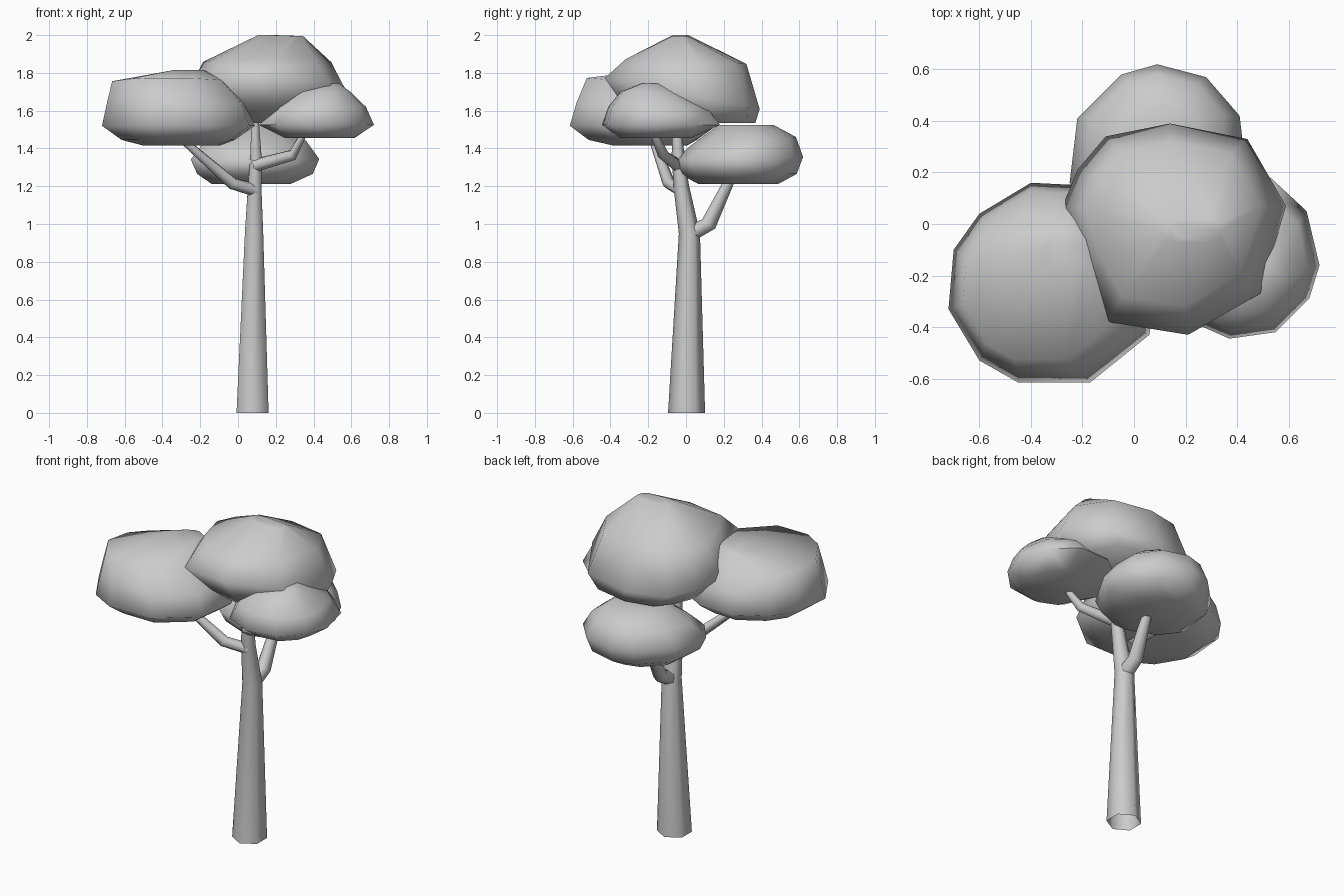
import bpy, bmesh, math
from mathutils import Vector

if "Cube" in bpy.data.objects:
    bpy.data.objects.remove(bpy.data.objects["Cube"])


def finish(name, bm, angle):
    bmesh.ops.recalc_face_normals(bm, faces=bm.faces)
    mesh = bpy.data.meshes.new(name)
    bm.to_mesh(mesh)
    bm.free()
    obj = bpy.data.objects.new(name, mesh)
    bpy.context.collection.objects.link(obj)
    mesh.shade_smooth()
    mesh.set_sharp_from_angle(angle=math.radians(angle))


def limb(name, path, sides=6):
    """Tapered hexagonal tube, open at both ends, through (x, y, z, radius) points."""
    bm = bmesh.new()
    pts = [Vector(p[:3]) for p in path]
    rings = []
    for i, p in enumerate(pts):
        t = pts[min(i + 1, len(pts) - 1)] - pts[max(i - 1, 0)]
        if i == 0 and p.z == 0:
            t = Vector((0, 0, 1))
        q = Vector((0, 0, 1)).rotation_difference(t.normalized())
        ring = []
        for k in range(sides):
            a = math.pi / 2 + math.tau * k / sides
            ring.append(bm.verts.new(p + q @ Vector((math.cos(a), math.sin(a), 0)) * path[i][3]))
        rings.append(ring)
    for r0, r1 in zip(rings, rings[1:]):
        for k in range(sides):
            n = (k + 1) % sides
            bm.faces.new((r0[k], r0[n], r1[n], r1[k]))
    finish(name, bm, 65)


def foliage(name, centre, outline, levels):
    """Hull of one outline repeated at (z, scale, shift x, shift y, tilt along y)."""
    bm = bmesh.new()
    cx, cy = centre
    for z, s, dx, dy, tilt in levels:
        for x, y in outline:
            bm.verts.new((cx + dx + (x - cx) * s, cy + dy + (y - cy) * s,
                          z + tilt * (y - cy)))
    res = bmesh.ops.convex_hull(bm, input=bm.verts[:])
    inside = [v for v in res["geom_interior"] if isinstance(v, bmesh.types.BMVert)]
    bmesh.ops.delete(bm, geom=inside, context='VERTS')
    finish(name, bm, 85)


# Trunk and three branches
limb("trunk", [(.077, .003, 0, .098), (.085, .018, .95, .056), (.088, -.025, 1.2, .041),
               (.095, -.042, 1.36, .034), (.09, -.05, 1.56, .022)])
limb("back_branch", [(.085, .02, .95, .045), (.09, .12, 1.0, .042), (.1, .25, 1.27, .025)])
limb("left_branch", [(.09, -.03, 1.18, .035), (-.03, -.09, 1.215, .034), (-.31, -.18, 1.46, .02)])
limb("right_branch", [(.09, -.045, 1.31, .036), (.29, -.12, 1.365, .03), (.36, -.18, 1.5, .018)])

# Four foliage clumps
foliage("top_foliage", (.15, -.02),
        [(-.28, .06), (-.22, .21), (-.11, .34), (.14, .39), (.44, .33), (.59, .07),
         (.49, -.27), (.21, -.43), (-.10, -.38), (-.22, -.16)],
        [(1.535, .7, .02, .1, 0), (1.6, .85, .01, .03, -.1), (1.69, 1, 0, 0, -.2),
         (1.86, .78, 0, .02, -.03), (2.0, .1, .0, -.01, 0), (1.995, .1, .15, -.01, 0)])
foliage("left_foliage", (-.32, -.23),
        [(-.72, -.33), (-.70, -.10), (-.60, .04), (-.40, .16), (-.20, .15), (0, .03),
         (.09, -.2), (.06, -.43), (-.17, -.615), (-.45, -.615), (-.60, -.53)],
        [(1.415, .5, .02, .04, 0), (1.445, .74, 0, 0, 0), (1.52, 1, 0, 0, 0),
         (1.64, .91, -.01, 0, 0), (1.75, .74, -.05, -.01, -.06), (1.815, .2, .06, .12, 0)])
foliage("right_foliage", (.41, -.13),
        [(.53, .18), (.67, .05), (.72, -.16), (.68, -.29), (.55, -.42), (.37, -.445),
         (.2, -.37), (.11, -.18), (.17, .04), (.33, .17)],
        [(1.455, .6, .02, -.03, 0), (1.525, 1, 0, 0, 0),
         (1.62, .83, .01, -.02, 0), (1.7, .5, .03, -.06, 0), (1.745, .14, .08, -.06, 0)])
foliage("back_foliage", (.09, .28),
        [(-.25, .16), (-.22, .41), (-.05, .58), (.09, .62), (.28, .57), (.41, .42),
         (.43, .25), (.3, .02), (.08, -.07), (-.14, .02)],
        [(1.213, .62, -.02, .0, 0), (1.265, .9, 0, 0, 0), (1.345, 1, 0, 0, .03),
         (1.44, .8, 0, .03, .06), (1.525, .42, .02, .04, 0)])
